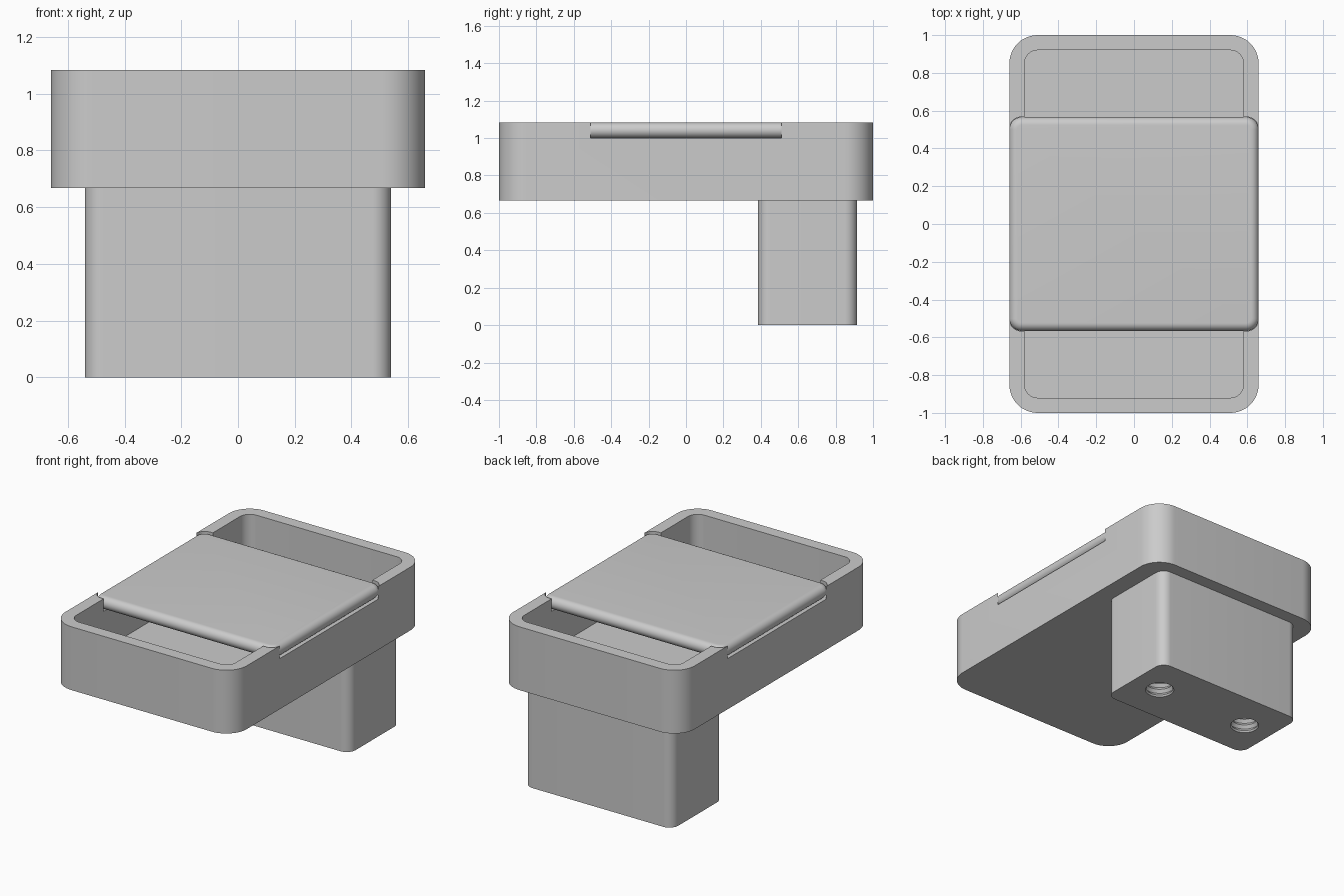
import bpy
import bmesh
from math import sin, cos, pi, radians

if "Cube" in bpy.data.objects:
    bpy.data.objects.remove(bpy.data.objects["Cube"], do_unlink=True)

grey = bpy.data.materials.new("light grey")
grey.use_nodes = True
grey.diffuse_color = (0.6, 0.6, 0.6, 1)
grey.node_tree.nodes["Principled BSDF"].inputs["Base Color"].default_value = (0.6, 0.6, 0.6, 1)


def loft(name, loops):
    """Closed solid through a stack of matching loops, bottom to top."""
    bm = bmesh.new()
    rings = [[bm.verts.new(p) for p in loop] for loop in loops]
    n = len(rings[0])
    for low, high in zip(rings, rings[1:]):
        for i in range(n):
            j = (i + 1) % n
            bm.faces.new((low[i], low[j], high[j], high[i]))
    bm.faces.new(rings[0][::-1])
    bm.faces.new(rings[-1])
    mesh = bpy.data.meshes.new(name)
    bm.to_mesh(mesh)
    bm.free()
    mesh.materials.append(grey)
    obj = bpy.data.objects.new(name, mesh)
    bpy.context.collection.objects.link(obj)
    return obj


def outline(hx, hy, r, z, cy=0, steps=12):
    """Rounded rectangle, counter-clockwise."""
    pts = []
    for k, (sx, sy) in enumerate([(1, 1), (-1, 1), (-1, -1), (1, -1)]):
        for s in range(steps + 1):
            a = (k + s / steps) * pi / 2
            pts.append((sx * (hx - r) + r * cos(a), cy + sy * (hy - r) + r * sin(a), z))
    return pts


def block(name, hx, hy, r, z0, z1, cy=0):
    return loft(name, [outline(hx, hy, r, z, cy) for z in (z0, z1)])


def activate(obj):
    bpy.ops.object.select_all(action='DESELECT')
    obj.select_set(True)
    bpy.context.view_layer.objects.active = obj


def cut(obj, cutter):
    cutter.hide_render = True
    mod = obj.modifiers.new("cut", 'BOOLEAN')
    mod.operation = 'DIFFERENCE'
    mod.solver = 'EXACT'
    mod.object = cutter
    activate(obj)
    bpy.ops.object.modifier_apply(modifier=mod.name)
    bpy.data.objects.remove(cutter, do_unlink=True)


RIM, SEAT, FLOOR, BASE = 1.083, 1.0, 0.75, 0.667

# Open tray with a recess across the rim for the lid
tray = block("tray", 0.66, 1.0, 0.15, BASE, RIM)
cut(tray, block("cavity_cutter", 0.58, 0.92, 0.07, FLOOR, RIM + 0.1))
cut(tray, block("recess_cutter", 0.661, 0.567, 0.066, SEAT, RIM + 0.1))

# Lid plate with fully rounded edges
half = (RIM - SEAT) / 2
loops = []
for s in range(17):
    a = -pi / 2 + pi * s / 16
    inset = half * (1 - cos(a))
    loops.append(outline(0.66 - inset, 0.566 - inset, 0.066 - inset, SEAT + half + half * sin(a)))
lid = loft("lid", loops)

# Leg under the back end, with two threaded holes from below
leg = block("leg", 0.54, 0.265, 0.065, 0, BASE, 0.65)
for x in (-0.34, 0.34):
    rings = []
    for k in range(22):
        r = 0.095 if k % 2 == 0 else 0.08
        rings.append([(x + r * cos(t * pi / 16), 0.65 + r * sin(t * pi / 16), -0.01 + k * 0.02)
                      for t in range(32)])
    cut(leg, loft("thread_cutter", rings))

for obj in (tray, lid, leg):
    activate(obj)
    bpy.ops.object.shade_smooth_by_angle(angle=radians(30))
